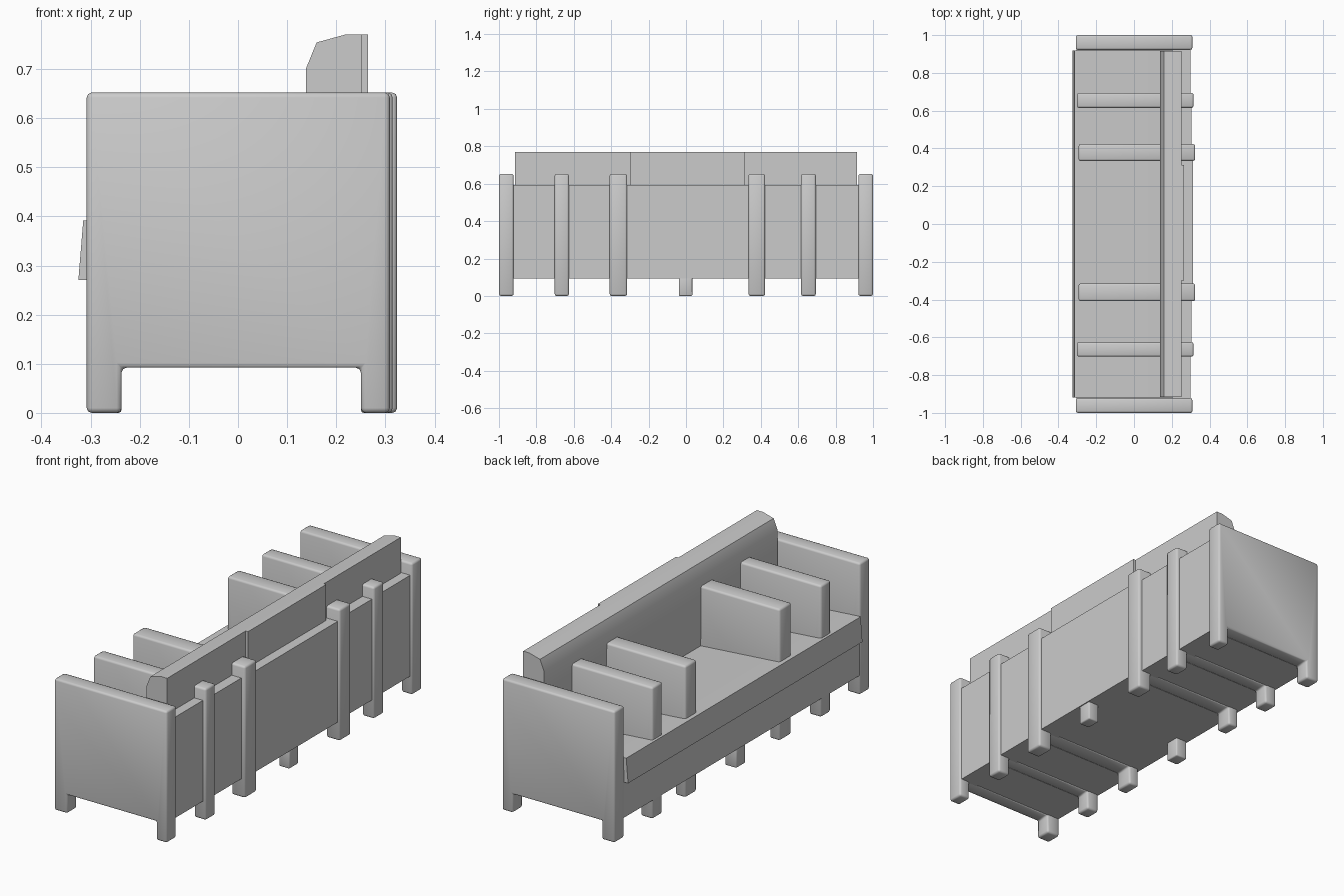
import bpy, bmesh, math

if "Cube" in bpy.data.objects:
    bpy.data.objects.remove(bpy.data.objects["Cube"])


def extrude_y(name, profile, y0, y1, bevel=0.0):
    """Extrude an (x, z) outline from y0 to y1, round its edges and smooth it."""
    bm = bmesh.new()
    face = bm.faces.new([bm.verts.new((x, y0, z)) for x, z in profile])
    out = bmesh.ops.extrude_face_region(bm, geom=[face])
    verts = [g for g in out["geom"] if isinstance(g, bmesh.types.BMVert)]
    bmesh.ops.translate(bm, verts=verts, vec=(0, y1 - y0, 0))
    bmesh.ops.recalc_face_normals(bm, faces=bm.faces[:])
    if bevel:
        bmesh.ops.bevel(bm, geom=bm.edges[:], offset=bevel, segments=2,
                        profile=0.5, affect='EDGES', clamp_overlap=True)
        bmesh.ops.recalc_face_normals(bm, faces=bm.faces[:])
    mesh = bpy.data.meshes.new(name)
    bm.to_mesh(mesh)
    bm.free()
    obj = bpy.data.objects.new(name, mesh)
    bpy.context.collection.objects.link(obj)
    bpy.ops.object.select_all(action='DESELECT')
    obj.select_set(True)
    bpy.context.view_layer.objects.active = obj
    bpy.ops.object.shade_smooth_by_angle(angle=math.radians(50))
    return obj


def rect(x0, x1, z0, z1):
    return [(x0, z0), (x1, z0), (x1, z1), (x0, z1)]


def panel_outline(front, back):
    """Upright side panel with two legs cut from the same sheet."""
    return [(front, 0), (-0.237, 0), (-0.237, 0.092), (0.25, 0.092),
            (0.25, 0), (back, 0), (back, 0.652), (front, 0.652)]


# End arms
for name, y0, y1 in (("arm_left", 0.922, 1.0), ("arm_right", -1.0, -0.922)):
    extrude_y(name, panel_outline(-0.308, 0.309), y0, y1, 0.01)

# Inner armrests, each with a rear post and a front leg
dividers = (("outer_divider_left", 0.615, 0.694, -0.302, 0.315),
            ("outer_divider_right", -0.702, -0.626, -0.302, 0.315),
            ("inner_divider_left", 0.334, 0.423, -0.293, 0.324),
            ("inner_divider_right", -0.408, -0.315, -0.293, 0.324))
for name, y0, y1, front, back in dividers:
    extrude_y(name, panel_outline(front, back), y0, y1, 0.01)

# Centre legs
extrude_y("centre_front_leg", rect(-0.3, -0.237, 0, 0.12), -0.038, 0.034, 0.006)
extrude_y("centre_back_leg", rect(0.25, 0.308, 0, 0.12), -0.038, 0.034, 0.006)

# Base with front rail
extrude_y("base", rect(-0.304, 0.27, 0.095, 0.33), -0.93, 0.93)

# Back panels between the posts, the middle one slightly further out
back_panels = ((-0.93, -0.69, 0.299), (-0.64, -0.40, 0.304), (-0.33, 0.35, 0.313),
               (0.41, 0.63, 0.304), (0.68, 0.93, 0.299))
for i, (y0, y1, back) in enumerate(back_panels):
    extrude_y(f"back_panel_{i + 1}", rect(0.2, back, 0.092, 0.592), y0, y1)

# Seat cushion sloping down to the back
extrude_y("seat", [(-0.325, 0.27), (0.2, 0.27), (0.2, 0.352), (-0.3, 0.392),
                   (-0.315, 0.392)], -0.918, 0.918)

# Three back cushions with a rounded front top
for i, (y0, y1, back) in enumerate(((-0.915, -0.3, 0.252), (-0.3, 0.312, 0.265),
                                    (0.312, 0.915, 0.252))):
    extrude_y(f"back_cushion_{i + 1}",
              [(0.14, 0.33), (back, 0.33), (back, 0.77), (0.218, 0.77),
               (0.16, 0.754), (0.138, 0.70)], y0, y1)
